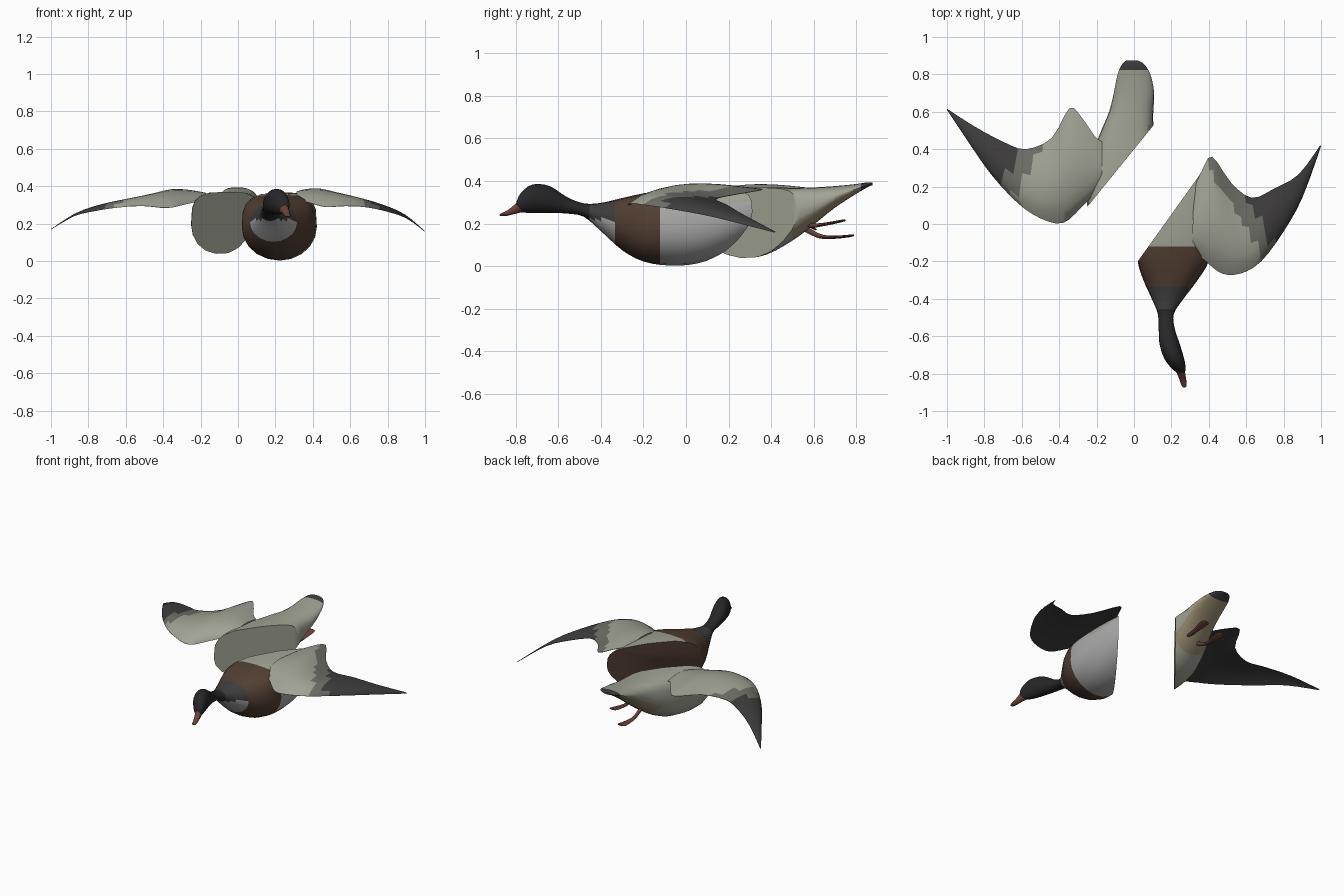
import bpy, bmesh, math
from mathutils import Vector

if "Cube" in bpy.data.objects:
    bpy.data.objects.remove(bpy.data.objects["Cube"])

COLORS = {
    "black": (0.02, 0.02, 0.022, 1), "brown": (0.085, 0.05, 0.033, 1),
    "olive": (0.36, 0.37, 0.30, 1), "pale": (0.40, 0.40, 0.40, 1),
    "dark_grey": (0.05, 0.047, 0.048, 1), "mid_grey": (0.16, 0.16, 0.14, 1),
    "red": (0.15, 0.055, 0.04, 1), "tan": (0.33, 0.28, 0.17, 1),
}
NAMES = list(COLORS)
MATS = []
for n in NAMES:
    m = bpy.data.materials.new(n)
    m.diffuse_color = COLORS[n]
    m.use_nodes = True
    m.node_tree.nodes["Principled BSDF"].inputs["Base Color"].default_value = m.diffuse_color
    MATS.append(m)


def spline(rows, steps):
    """Catmull-Rom resampling of a list of tuples."""
    out = []
    for i in range(len(rows) - 1):
        p = [rows[max(i - 1, 0)], rows[i], rows[i + 1], rows[min(i + 2, len(rows) - 1)]]
        for s in range(steps):
            t = s / steps
            out.append(tuple(
                0.5 * (2 * b + (c - a) * t + (2 * a - 5 * b + 4 * c - d) * t * t
                       + (3 * b - a - 3 * c + d) * t ** 3) for a, b, c, d in zip(*p)))
    return out + [rows[-1]]


def loft(name, rings, paint, cut=None):
    """Skin closed rings, cap the ends, optionally slice with a vertical plane."""
    bm = bmesh.new()
    loops = [[bm.verts.new(p) for p in r] for r in rings]
    n = len(rings[0])
    for a, b in zip(loops, loops[1:]):
        for i in range(n):
            bm.faces.new((a[i], a[(i + 1) % n], b[(i + 1) % n], b[i]))
    bm.faces.new(loops[0])
    bm.faces.new(loops[-1])
    bmesh.ops.remove_doubles(bm, verts=bm.verts, dist=0.0005)
    if cut:
        point, normal, keep_front = cut
        res = bmesh.ops.bisect_plane(
            bm, geom=bm.verts[:] + bm.edges[:] + bm.faces[:], plane_co=(*point, 0),
            plane_no=(*normal, 0), clear_inner=keep_front, clear_outer=not keep_front)
        edges = [e for e in res["geom_cut"] if isinstance(e, bmesh.types.BMEdge)]
        bmesh.ops.contextual_create(bm, geom=edges)
    bmesh.ops.recalc_face_normals(bm, faces=bm.faces)
    for f in bm.faces:
        f.material_index = NAMES.index(paint(f.calc_center_median(), f.normal))
        f.smooth = True
    me = bpy.data.meshes.new(name)
    bm.to_mesh(me)
    bm.free()
    for m in MATS:
        me.materials.append(m)
    ob = bpy.data.objects.new(name, me)
    bpy.context.collection.objects.link(ob)
    bpy.ops.object.select_all(action='DESELECT')
    ob.select_set(True)
    bpy.context.view_layer.objects.active = ob
    bpy.ops.object.shade_smooth_by_angle(angle=math.radians(50))
    return ob


def body(name, stations, paint, cut=None, sides=20, steps=3, square=None):
    """Stations are (y, centre x, half width, bottom z, top z).
    square = (start y, end y): the back is squared off at the shoulders there."""
    rings = []
    for y, x, w, lo, hi in spline(stations, steps):
        c, h = (lo + hi) / 2, (hi - lo) / 2
        power = 1.0
        if square:
            power -= 0.42 * max(0, min(1, (y - square[0]) / 0.2, (square[1] - y) / 0.2))
        ring = []
        for k in range(sides):
            u, v = math.cos(k * math.tau / sides), math.sin(k * math.tau / sides)
            e = power if v > 0 else 1.0
            ring.append((x + w * math.copysign(abs(u) ** e, u), y,
                         c + h * math.copysign(abs(v) ** e, v)))
        rings.append(ring)
    return loft(name, rings, paint, cut)


def wing(name, stations, paint, chord=9):
    """Stations are (lead x, lead y, lead z, trail x, trail y, trail z)."""
    rings = []
    for s in spline(stations, 3):
        a, b = Vector(s[:3]), Vector(s[3:])
        size = (b - a).length
        top, low = [], []
        for k in range(chord + 1):
            t = k / chord
            p = a.lerp(b, t)
            camber = 0.075 * size * math.sin(math.pi * t ** 0.75)
            thick = 0.03 * size * math.sin(math.pi * t ** 0.6)
            top.append(p + Vector((0, 0, camber + thick)))
            low.append(p + Vector((0, 0, camber - thick - 0.002)))
        rings.append(top + low[::-1])
    return loft(name, rings, paint)


# Colour zones
def front_paint(c, n):
    if c.y < -0.46:
        return "black"
    if n.x * 0.81 - n.y * 0.58 < -0.99:
        return "brown"
    if c.y < -0.32:
        return "pale" if c.z < 0.22 else "dark_grey"
    if c.y < -0.13:
        return "brown"
    return "olive" if c.z > 0.3 else "pale"


def rear_paint(c, n):
    if c.y > 0.82:
        return "dark_grey"
    return "tan" if c.y > 0.5 and n.z < -0.3 else "olive"


def wing_paint(base):
    def paint(c, n):
        v = abs(c.x) + 0.6 * (c.y - base)
        if n.z < 0 or v > 0.72:
            return "dark_grey"
        return "mid_grey" if v > 0.62 else "olive"
    return paint


# Front half: head, neck and breast, sliced diagonally behind the left shoulder
body("front_body", [
    (-0.795, 0.25, 0.018, 0.265, 0.305), (-0.775, 0.24, 0.036, 0.253, 0.345),
    (-0.72, 0.215, 0.053, 0.25, 0.384), (-0.64, 0.19, 0.054, 0.25, 0.376),
    (-0.56, 0.175, 0.043, 0.247, 0.325), (-0.48, 0.17, 0.043, 0.232, 0.295),
    (-0.40, 0.18, 0.085, 0.165, 0.297), (-0.30, 0.195, 0.145, 0.075, 0.32),
    (-0.20, 0.21, 0.190, 0.022, 0.342), (-0.08, 0.22, 0.200, 0.003, 0.36),
    (0.05, 0.23, 0.190, 0.012, 0.367), (0.18, 0.245, 0.165, 0.06, 0.367),
    (0.30, 0.26, 0.13, 0.14, 0.36), (0.40, 0.27, 0.09, 0.22, 0.355),
], front_paint, cut=((0.02, -0.2), (0.81, -0.58), True), square=(-0.38, 0.5))

# Beak
body("beak", [
    (-0.77, 0.24, 0.028, 0.252, 0.325), (-0.80, 0.252, 0.022, 0.245, 0.295),
    (-0.84, 0.263, 0.017, 0.236, 0.262), (-0.865, 0.268, 0.013, 0.234, 0.25),
    (-0.875, 0.27, 0.004, 0.238, 0.243),
], lambda c, n: "red", sides=10, steps=2)

# Rear half: sliced flank and tail
body("rear_body", [
    (-0.05, -0.09, 0.15, 0.02, 0.35), (0.10, -0.075, 0.175, 0.02, 0.365),
    (0.25, -0.06, 0.188, 0.03, 0.37), (0.38, -0.05, 0.17, 0.055, 0.37),
    (0.50, -0.035, 0.14, 0.12, 0.368), (0.60, -0.015, 0.118, 0.195, 0.37),
    (0.70, 0.0, 0.108, 0.275, 0.376), (0.80, 0.0, 0.088, 0.34, 0.386),
    (0.855, -0.005, 0.058, 0.372, 0.394), (0.875, -0.01, 0.03, 0.38, 0.392),
], rear_paint, cut=((-0.19, 0.165), (0.777, -0.63), False), square=(-0.3, 0.75))

# Wings
wing("left_wing", [
    (-0.17, 0.22, 0.335, -0.17, 0.44, 0.35), (-0.20, 0.175, 0.325, -0.21, 0.47, 0.36),
    (-0.28, 0.09, 0.305, -0.28, 0.57, 0.365), (-0.38, 0.005, 0.285, -0.345, 0.62, 0.36),
    (-0.50, 0.03, 0.295, -0.44, 0.46, 0.335), (-0.62, 0.11, 0.29, -0.58, 0.40, 0.315),
    (-0.76, 0.26, 0.27, -0.70, 0.44, 0.30), (-0.88, 0.43, 0.24, -0.85, 0.52, 0.255),
    (-1.0, 0.61, 0.17, -0.998, 0.615, 0.172),
], wing_paint(0.2))
wing("right_wing", [
    (0.31, -0.12, 0.335, 0.32, 0.17, 0.35), (0.34, -0.16, 0.325, 0.33, 0.21, 0.36),
    (0.39, -0.205, 0.31, 0.365, 0.29, 0.365), (0.47, -0.265, 0.29, 0.418, 0.36, 0.36),
    (0.57, -0.265, 0.295, 0.52, 0.22, 0.335), (0.68, -0.20, 0.29, 0.63, 0.14, 0.315),
    (0.80, -0.04, 0.265, 0.75, 0.19, 0.29), (0.90, 0.14, 0.23, 0.88, 0.265, 0.245),
    (1.0, 0.415, 0.16, 0.995, 0.42, 0.162),
], wing_paint(-0.06))

# Trailing legs with webbed feet
for name, x, y, z, rise in (("left_foot", -0.05, 0.0, 0.0, 0.0), ("right_foot", 0.04, -0.04, 0.05, 0.02)):
    body(name, [
        (0.55 + y, x, 0.012, 0.165 + z, 0.20 + z), (0.62 + y, x, 0.010, 0.132 + z, 0.155 + z),
        (0.68 + y, x, 0.018, 0.127 + z + rise / 2, 0.143 + z + rise / 2),
        (0.77 + y, x, 0.030, 0.136 + z + rise, 0.148 + z + rise),
        (0.79 + y, x, 0.018, 0.143 + z + rise, 0.150 + z + rise),
    ], lambda c, n: "red", sides=8, steps=2)
